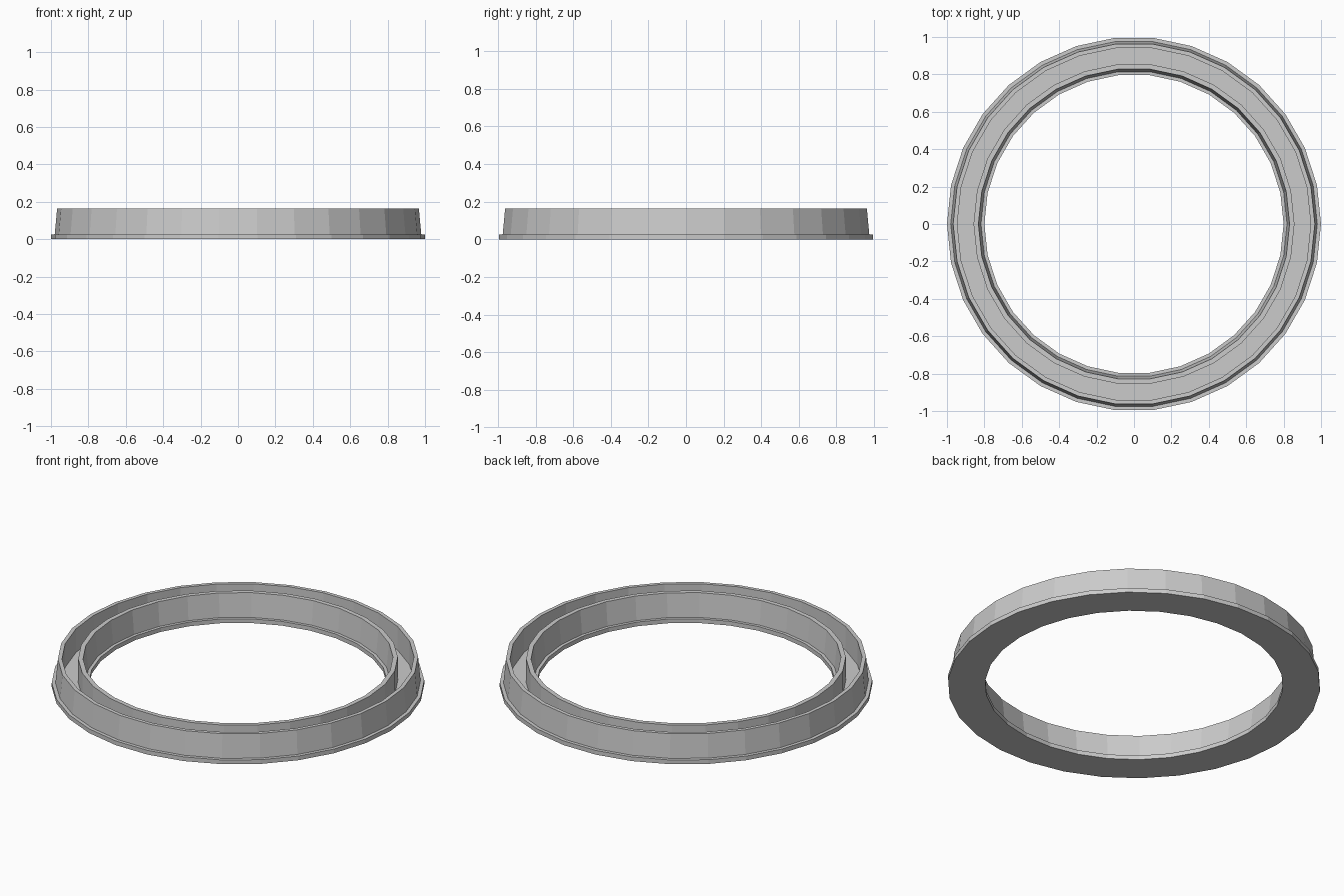
import bpy
import bmesh
from math import cos, sin, tau

cube = bpy.data.objects.get("Cube")
if cube:
    bpy.data.objects.remove(cube)

SIDES = 30

# Single grey material
grey = bpy.data.materials.new("light grey")
grey.use_nodes = True
colour = (0.6, 0.6, 0.6, 1)
grey.diffuse_color = colour
grey.node_tree.nodes["Principled BSDF"].inputs["Base Color"].default_value = colour


def lathe(name, profile):
    """Sweep a closed (radius, height) outline around the z axis."""
    bm = bmesh.new()
    rings = []
    for i in range(SIDES):
        a = tau * i / SIDES
        rings.append([bm.verts.new((r * cos(a), r * sin(a), z)) for r, z in profile])
    count = len(profile)
    for i in range(SIDES):
        here, there = rings[i], rings[(i + 1) % SIDES]
        for j in range(count):
            k = (j + 1) % count
            bm.faces.new((here[j], there[j], there[k], here[k]))
    bmesh.ops.recalc_face_normals(bm, faces=bm.faces)
    mesh = bpy.data.meshes.new(name)
    bm.to_mesh(mesh)
    bm.free()
    mesh.materials.append(grey)
    obj = bpy.data.objects.new(name, mesh)
    bpy.context.collection.objects.link(obj)
    return obj


BASE, TOP = 0.025, 0.165

# Flanged base, two tapered walls and the open channel between them
lathe("channel_ring", [
    (0.80, 0), (1.0, 0), (1.0, BASE),              # underside and outer flange
    (0.98, BASE), (0.967, TOP), (0.945, TOP),      # outer wall and its rim
    (0.945, BASE), (0.858, BASE),                  # channel floor
    (0.858, TOP), (0.832, TOP), (0.818, BASE),     # inner wall and its rim
    (0.80, BASE),                                  # inner flange
])
